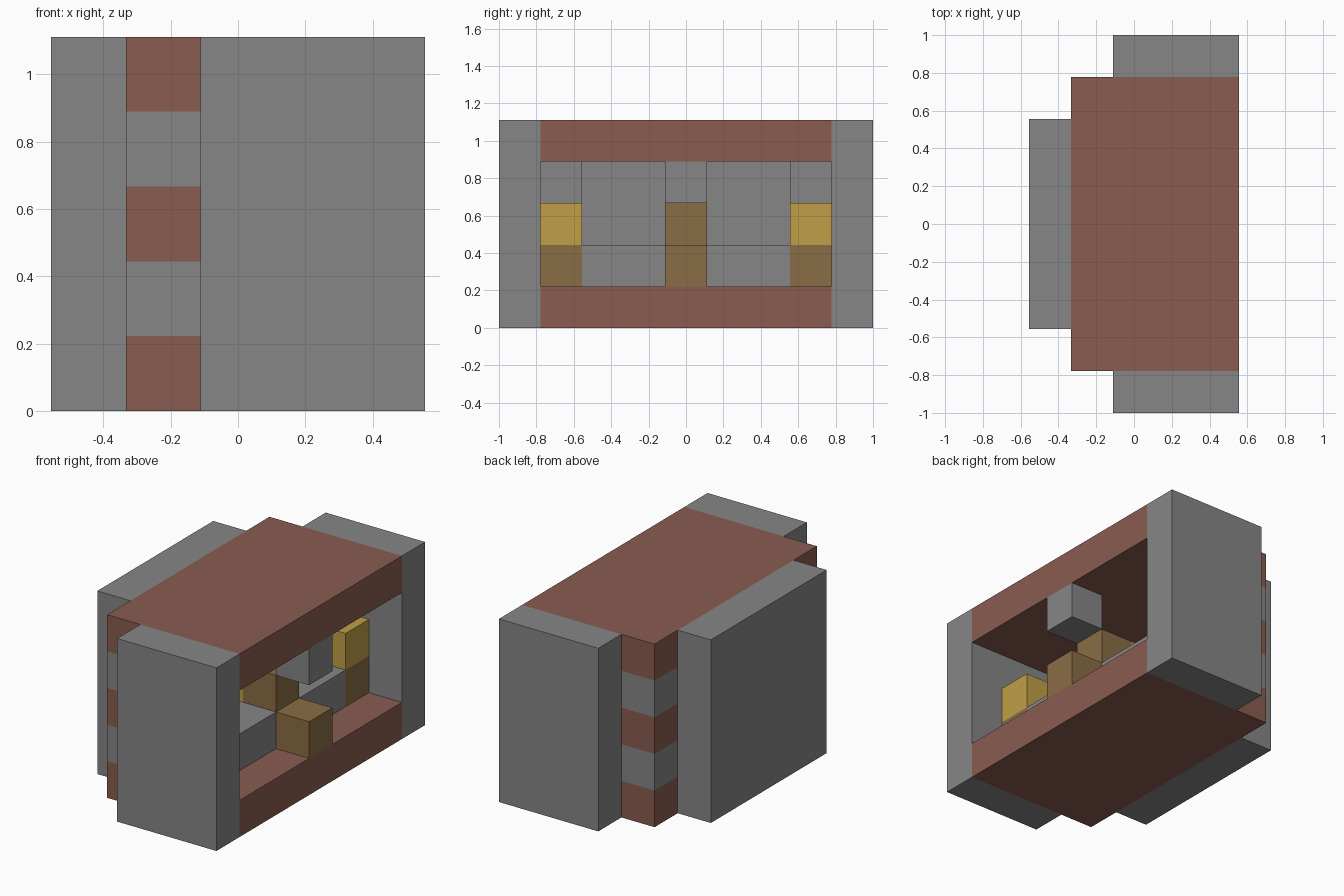
import bpy
import bmesh

old = bpy.data.objects.get("Cube")
if old:
    bpy.data.objects.remove(old, do_unlink=True)

U = 2 / 9            # one block
NX, NY = 5, 9        # blocks along x and y


def material(name, color):
    m = bpy.data.materials.new(name)
    m.use_nodes = True
    rgba = (*color, 1)
    m.diffuse_color = rgba
    m.node_tree.nodes["Principled BSDF"].inputs["Base Color"].default_value = rgba
    return m


GREY = material("stone grey", (0.24, 0.24, 0.24))
BRICK = material("brick red", (0.25, 0.107, 0.082))
GOLD = material("gold", (0.52, 0.345, 0.063))
WOOD = material("wood brown", (0.255, 0.153, 0.06))


def block(name, mat, x, y, z):
    """Box covering block ranges (start, end) on each axis."""
    bm = bmesh.new()
    bmesh.ops.create_cube(bm, size=1)
    spans = [((a - o) * U, (b - o) * U)
             for (a, b), o in zip((x, y, z), (NX / 2, NY / 2, 0))]
    for v in bm.verts:
        v.co = [lo if c < 0 else hi for c, (lo, hi) in zip(v.co, spans)]
    mesh = bpy.data.meshes.new(name)
    bm.to_mesh(mesh)
    bm.free()
    mesh.materials.append(mat)
    ob = bpy.data.objects.new(name, mesh)
    bpy.context.collection.objects.link(ob)


def pair(name, mat, x, y, z):
    """The same box at both ends of the length."""
    block(name + "_front", mat, x, y, z)
    block(name + "_back", mat, x, (NY - y[1], NY - y[0]), z)


# Shell: back panel, floor, roof and end walls
block("back_panel", GREY, (0, 1), (2, 7), (0, 5))
block("floor", BRICK, (1, 5), (1, 8), (0, 1))
block("roof", BRICK, (1, 5), (1, 8), (4, 5))
pair("end_wall", GREY, (2, 5), (0, 1), (0, 5))

# Striped corner columns
for level, mat in enumerate((GREY, BRICK, GREY), start=1):
    pair(f"corner_column_{level}", mat, (1, 2), (1, 2), (level, level + 1))

# Low inner ledge with lit posts at its ends
pair("ledge", GREY, (2, 4), (2, 4), (1, 2))
block("ledge_middle", GREY, (2, 4), (4, 5), (1, 2))
pair("post_base", WOOD, (3, 4), (1, 2), (1, 2))
pair("post_lamp", GOLD, (3, 4), (1, 2), (2, 3))

# Central steps, lamp behind them and hanging block
block("lower_step", WOOD, (4, 5), (4, 5), (1, 2))
block("upper_step", WOOD, (3, 4), (4, 5), (2, 3))
block("centre_lamp", GOLD, (2, 3), (4, 5), (2, 3))
block("hanging_block", GREY, (4, 5), (4, 5), (3, 4))
